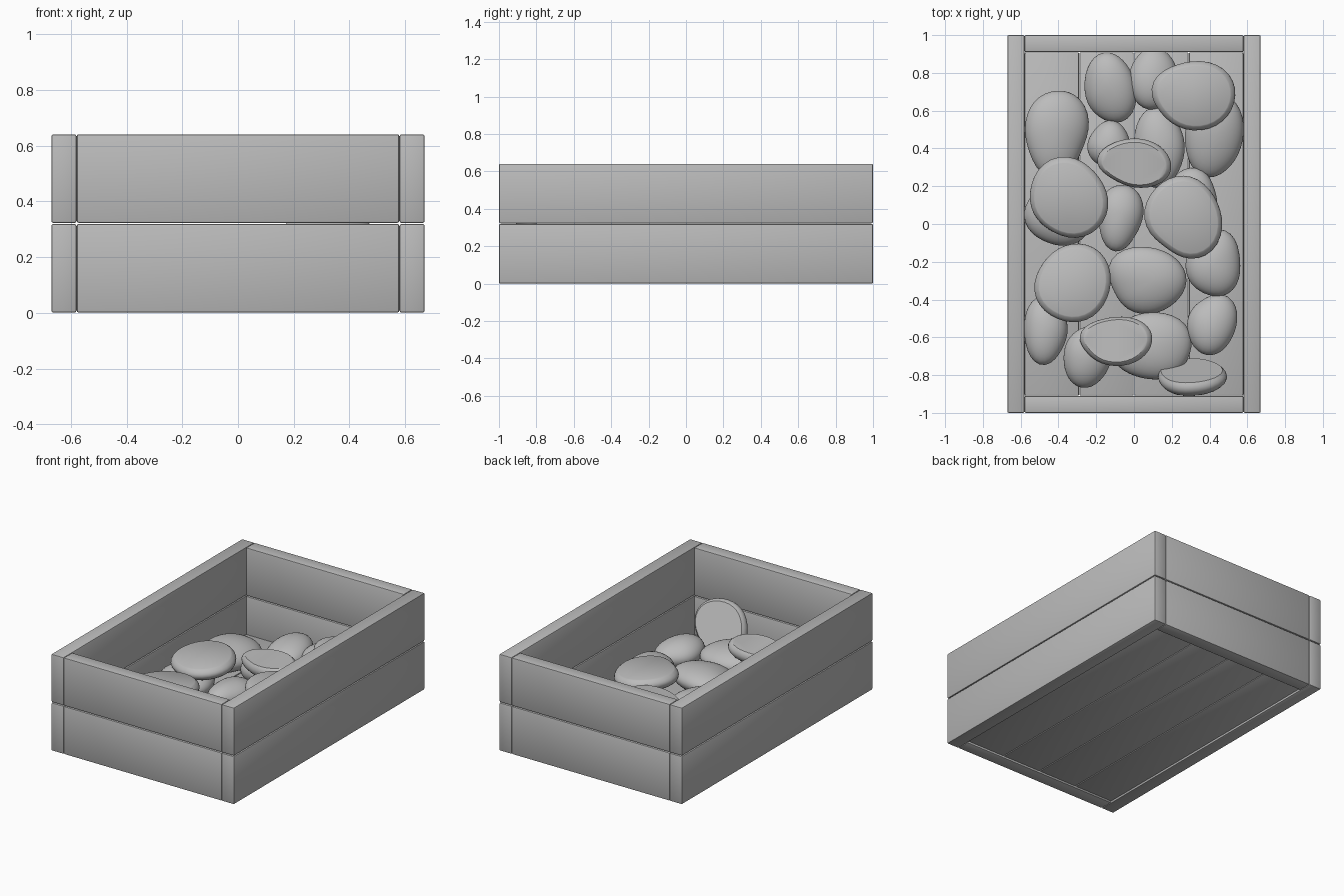
import bpy
import bmesh
from math import radians, sin, cos, atan2
from mathutils import Euler

cube = bpy.data.objects.get("Cube")
if cube:
    bpy.data.objects.remove(cube)

grey = bpy.data.materials.new("plain_grey")
grey.use_nodes = True
colour = (0.5, 0.5, 0.5, 1)
grey.diffuse_color = colour
grey.node_tree.nodes["Principled BSDF"].inputs["Base Color"].default_value = colour


def finish(name, bm, angle):
    """Turn a bmesh into a smooth-shaded grey object."""
    mesh = bpy.data.meshes.new(name)
    bm.to_mesh(mesh)
    bm.free()
    mesh.materials.append(grey)
    obj = bpy.data.objects.new(name, mesh)
    bpy.context.collection.objects.link(obj)
    bpy.ops.object.select_all(action="DESELECT")
    obj.select_set(True)
    bpy.context.view_layer.objects.active = obj
    bpy.ops.object.shade_smooth_by_angle(angle=radians(angle))
    return obj


def plank(name, centre, size):
    """A board with slightly softened edges."""
    bm = bmesh.new()
    bmesh.ops.create_cube(bm, size=1)
    for v in bm.verts:
        v.co = [c + s * p for c, s, p in zip(centre, size, v.co)]
    bmesh.ops.bevel(bm, geom=bm.edges[:], offset=0.007, segments=2,
                    profile=0.5, affect="EDGES")
    return finish(name, bm, 40)


def stone(name, centre, radii, bump, bump_angle, flat=1.0, tilt=(0, 0, 0)):
    """A pebble: positive bump draws out a tip, negative bump dents the rim,
    and flat below one slices the top off level."""
    bm = bmesh.new()
    bmesh.ops.create_uvsphere(bm, u_segments=32, v_segments=20, radius=1)
    if flat < 1:
        cut = bmesh.ops.bisect_plane(bm, geom=bm.verts[:] + bm.edges[:] + bm.faces[:],
                                     plane_co=(0, 0, flat), plane_no=(0, 0, 1),
                                     clear_outer=True)
        rim = [e for e in cut["geom_cut"] if isinstance(e, bmesh.types.BMEdge)]
        bmesh.ops.contextual_create(bm, geom=rim)
    turn = Euler([radians(a) for a in tilt]).to_matrix()
    phase = centre[0] * 9 + centre[1] * 7
    for v in bm.verts:
        t = atan2(v.co.y, v.co.x)
        lobe = max(0, cos(t - radians(bump_angle))) ** 4
        k = 1 + bump * lobe + 0.04 * sin(2 * t + phase) + 0.03 * sin(3 * t - phase)
        v.co.x *= k * radii[0]
        v.co.y *= k * radii[1]
        v.co.z *= radii[2]
        v.co = turn @ v.co
        v.co += type(v.co)(centre)
    bmesh.ops.recalc_face_normals(bm, faces=bm.faces[:])
    return finish(name, bm, 35)


# Crate walls: two courses of boards on each side
for course, z in (("lower", 0.16), ("upper", 0.482)):
    for side, s in (("left", 1), ("right", -1)):
        plank(f"{course}_{side}_board", (s * 0.625, 0, z), (0.09, 2, 0.318))
    for side, s in (("back", 1), ("front", -1)):
        plank(f"{course}_{side}_board", (0, s * 0.955, z), (1.158, 0.09, 0.318))

# Floor: four long slats
for i in range(4):
    plank(f"floor_slat_{i + 1}", ((i - 1.5) * 0.29, 0, 0.04), (0.287, 1.818, 0.06))

# Rounded bottom layer: x, y, half width, half depth, tip direction
rounded = [
    (-.41, .5, .17, .21, 270), (-.13, .73, .14, .17, 300), (.1, .76, .13, .15, 90),
    (.13, .42, .14, .19, 270), (.43, .48, .15, .21, 240), (-.13, .41, .11, .12, 90),
    (-.07, .05, .12, .16, 250), (.08, -.3, .2, .17, 150), (.42, -.22, .14, .17, 60),
    (-.47, -.55, .12, .16, 265), (-.25, -.71, .13, .15, 60), (.08, -.65, .2, .18, 30),
    (.41, -.54, .13, .15, 60), (-.39, .05, .16, .17, 180), (.3, .13, .14, .14, 70),
]
for i, (x, y, rx, ry, tip) in enumerate(rounded):
    stone(f"round_stone_{i + 1}", (x, y, 0.145), (rx, ry, 0.085), 0.2, tip,
          tilt=(6 * sin(i * 2), 6 * cos(i * 3), 0))

# Flat-topped upper layer: x, y, half width, half depth, dent direction
flat_stones = [
    (.31, .68, .225, .19, 200), (0, .32, .195, .135, 215), (-.35, .13, .215, .215, 240),
    (.26, .03, .205, .225, 225), (-.33, -.31, .205, .215, 160), (-.1, -.62, .195, .135, 200),
]
for i, (x, y, rx, ry, dent) in enumerate(flat_stones):
    stone(f"flat_stone_{i + 1}", (x, y, 0.25), (rx, ry, 0.075), -0.14, dent, 0.5,
          tilt=(4 * sin(i), 5 * cos(i * 2), 0))

# One flat stone leaning on the front wall
stone("leaning_stone", (.3, -.81, 0.23), (.19, .17, 0.08), -0.12, 200, 0.45,
      tilt=(-65, 0, 5))
